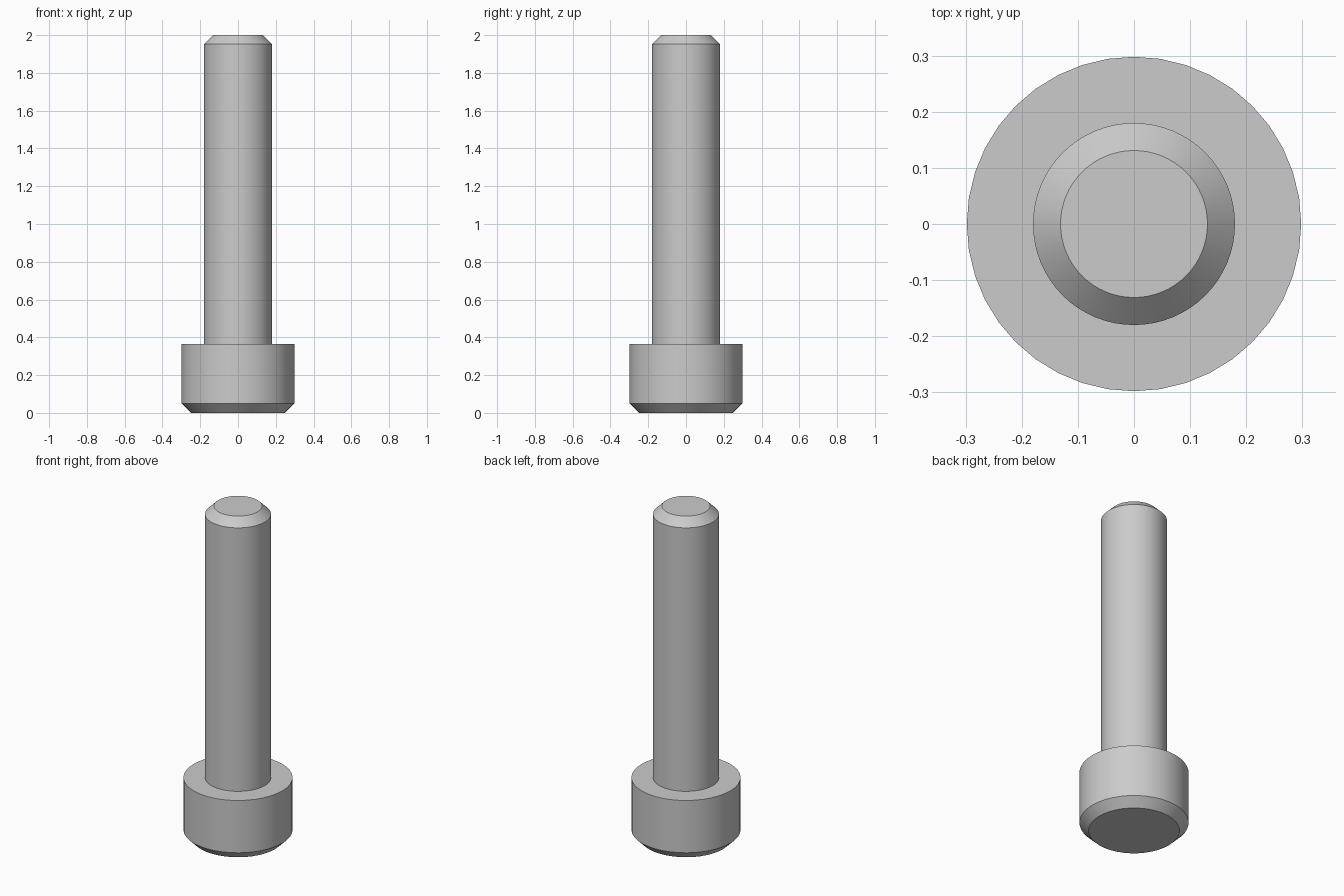
import bpy
import math

cube = bpy.data.objects.get("Cube")
if cube:
    bpy.data.objects.remove(cube, do_unlink=True)

steel = bpy.data.materials.new("plain grey steel")
steel.use_nodes = True
GREY = (0.6, 0.6, 0.6, 1)
steel.diffuse_color = GREY
steel.node_tree.nodes["Principled BSDF"].inputs["Base Color"].default_value = GREY


def turned_part(name, rings, sides):
    """Closed solid of revolution from (radius, height) rings, bottom to top."""
    verts = [(r * math.cos(math.tau * i / sides), r * math.sin(math.tau * i / sides), z)
             for r, z in rings for i in range(sides)]
    faces = [tuple(reversed(range(sides)))]
    for k in range(len(rings) - 1):
        low, high = k * sides, (k + 1) * sides
        for i in range(sides):
            j = (i + 1) % sides
            faces.append((low + i, low + j, high + j, high + i))
    faces.append(tuple(range(len(verts) - sides, len(verts))))

    mesh = bpy.data.meshes.new(name)
    mesh.from_pydata(verts, [], faces)
    mesh.materials.append(steel)
    part = bpy.data.objects.new(name, mesh)
    bpy.context.collection.objects.link(part)
    bpy.ops.object.select_all(action="DESELECT")
    part.select_set(True)
    bpy.context.view_layer.objects.active = part
    bpy.ops.object.shade_smooth_by_angle(angle=math.radians(30))
    return part


HEAD_TOP = 0.365

# Cylindrical head with a chamfered underside rim
turned_part("bolt_head", [(0.248, 0), (0.298, 0.05), (0.298, HEAD_TOP)], 40)

# Plain shank with a chamfered tip
turned_part("bolt_shank", [(0.18, HEAD_TOP - 0.02), (0.18, 1.952), (0.131, 2)], 64)
